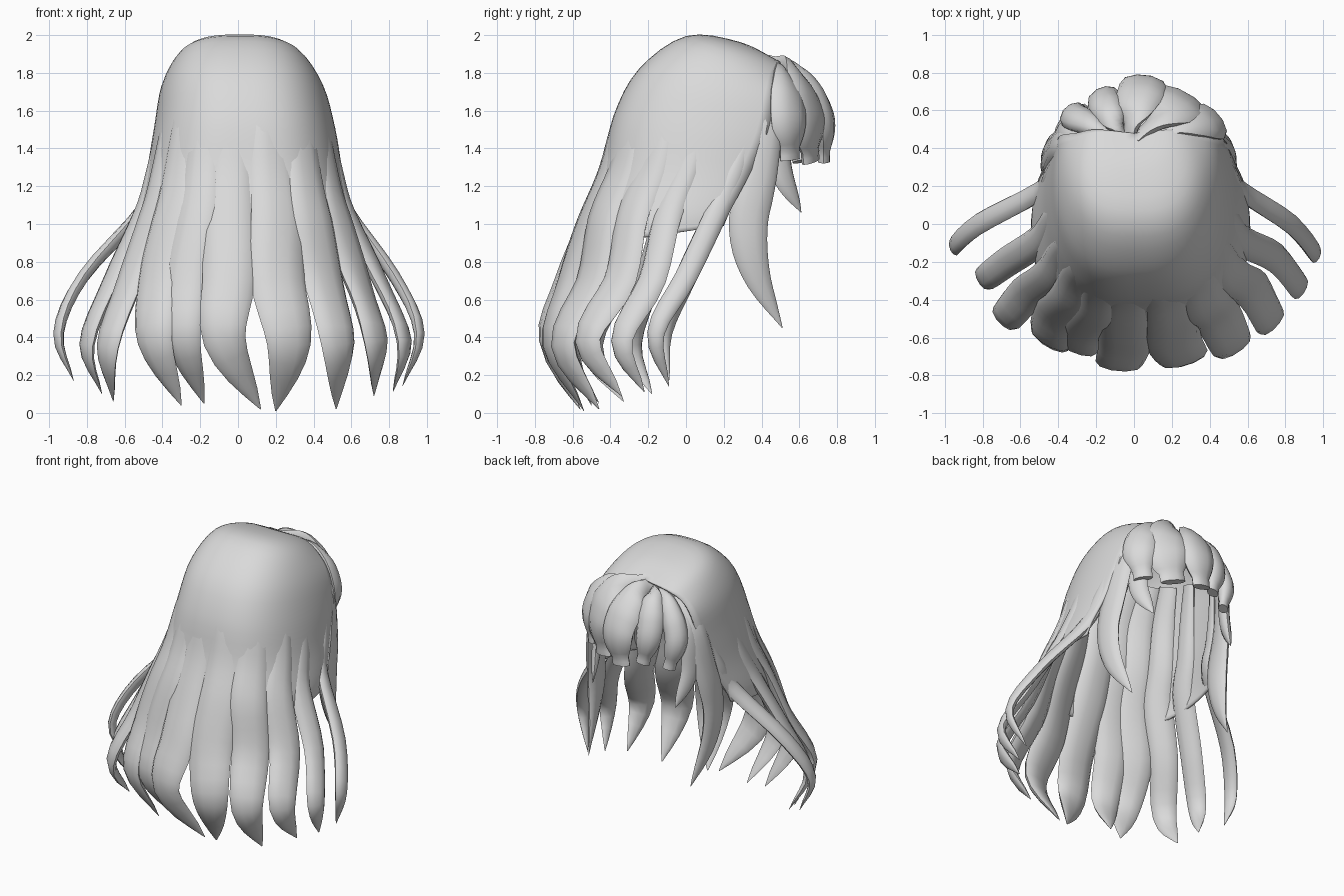
import bpy
from math import sin, cos, pi, radians, copysign
from mathutils import Vector

cube = bpy.data.objects.get("Cube")
if cube:
    bpy.data.objects.remove(cube, do_unlink=True)

hair = bpy.data.materials.new("light_grey_hair")
hair.use_nodes = True
hair.diffuse_color = (0.7, 0.7, 0.7, 1)
hair.node_tree.nodes["Principled BSDF"].inputs["Base Color"].default_value = (0.7, 0.7, 0.7, 1)


def spline(pts, t):
    """Catmull-Rom point at t in 0..1 through pts."""
    n = len(pts) - 1
    i = min(int(t * n), n - 1)
    u = t * n - i
    p1, p2 = pts[i], pts[i + 1]
    p0 = pts[i - 1] if i else p1 * 2 - p2
    p3 = pts[i + 2] if i + 2 <= n else p2 * 2 - p1
    return 0.5 * (2 * p1 + (p2 - p0) * u + (2 * p0 - 5 * p1 + 4 * p2 - p3) * u ** 2
                  + (3 * p1 - p0 - 3 * p2 + p3) * u ** 3)


def make(name, verts, faces):
    mesh = bpy.data.meshes.new(name)
    mesh.from_pydata(verts, [], faces)
    mesh.materials.append(hair)
    obj = bpy.data.objects.new(name, mesh)
    bpy.context.collection.objects.link(obj)
    bpy.context.view_layer.objects.active = obj
    bpy.ops.object.select_all(action='DESELECT')
    obj.select_set(True)
    bpy.ops.object.mode_set(mode='EDIT')
    bpy.ops.mesh.select_all(action='SELECT')
    bpy.ops.mesh.remove_doubles(threshold=0.0005)
    bpy.ops.mesh.normals_make_consistent(inside=False)
    bpy.ops.object.mode_set(mode='OBJECT')
    bpy.ops.object.shade_smooth_by_angle(angle=radians(50))
    return obj


# Hood rows: half width, middle y and z at the back, edge y and z at the face;
# the last row tucks in behind the locks
ROWS = [(0.0, 0.48, 1.87, 0.48, 1.87), (0.21, 0.28, 1.965, 0.5, 1.85),
        (0.34, 0.0, 1.995, 0.48, 1.79), (0.43, -0.25, 1.82, 0.47, 1.68),
        (0.48, -0.385, 1.57, 0.43, 1.48), (0.52, -0.45, 1.28, 0.34, 1.27),
        (0.57, -0.54, 1.02, 0.24, 1.08), (0.58, -0.575, 0.88, 0.2, 0.99)]
EDGE = radians(110)


def hood(row, a):
    w, yb, zb, yf, zf = ROWS[row]
    f = ((1 - cos(a)) / (1 - cos(EDGE))) ** 1.18
    x = w * copysign(abs(sin(a)) ** 0.88, a)
    shift = 0.035 * max(0, min(1, (row - 1) / 3))
    return Vector((x + shift, yb + (yf - yb) * f, zb + (zf - zb) * f))


# Scalp shell, open towards the face
COLS, STEPS = 44, 28
verts, faces = [], []
for j in range(COLS + 1):
    a = EDGE * (2 * j / COLS - 1)
    line = [hood(r, a) for r in range(len(ROWS))]
    verts += [spline(line, i / STEPS) for i in range(STEPS + 1)]
for j in range(COLS):
    for i in range(STEPS):
        k = j * (STEPS + 1) + i
        faces.append((k, k + 1, k + STEPS + 2, k + STEPS + 1))
shell = make("scalp_shell", verts, faces)
mod = shell.modifiers.new("thickness", 'SOLIDIFY')
mod.thickness = 0.015
# Thicken inwards whichever way the open surface was wound
mid = shell.data.polygons[len(shell.data.polygons) // 2]
mod.offset = -1 if mid.normal.dot(mid.center - Vector((0, 0.1, 1.2))) > 0 else 1


def lock(name, pts, width, thick, root=0.5, axis=(0.0, 0.15), tip=3, blunt=0.02):
    """Flattened, tapered strand whose broad side faces away from the axis."""
    sides, steps = 10, 24
    pts = [Vector(p) for p in pts]
    verts, faces = [], []
    for i in range(steps + 1):
        t = i / steps
        p = spline(pts, t)
        d = (spline(pts, min(1, t + 0.02)) - spline(pts, max(0, t - 0.02))).normalized()
        out = Vector((p.x - axis[0], p.y - axis[1], 0.0))
        side = d.cross(out).normalized()
        out = side.cross(d)
        grow = root + (1 - root) * min(1, t / 0.5)
        s = max(blunt, grow * (1 - max(0, (t - 0.5) / 0.5) ** tip))
        for k in range(sides):
            a = 2 * pi * k / sides
            verts.append(p + side * (cos(a) * width * s) + out * (sin(a) * thick * s))
    for i in range(steps):
        for k in range(sides):
            n = (k + 1) % sides
            faces.append((i * sides + k, i * sides + n, (i + 1) * sides + n, (i + 1) * sides + k))
    faces += [tuple(range(sides)), tuple(range(steps * sides, (steps + 1) * sides))]
    return make(name, verts, faces)


# Long locks: angle round the hood, half width, two lower points, tip
LONG = [
    (104, 0.06, (0.83, 0.00, 0.72), (0.96, -0.16, 0.42), (0.87, -0.09, 0.14)),
    (80, 0.08, (0.75, -0.18, 0.70), (0.88, -0.34, 0.38), (0.82, -0.22, 0.11)),
    (60, 0.11, (0.63, -0.35, 0.70), (0.73, -0.52, 0.38), (0.72, -0.34, 0.09)),
    (37, 0.13, (0.45, -0.50, 0.70), (0.53, -0.65, 0.36), (0.52, -0.46, 0.02)),
    (16, 0.15, (0.21, -0.62, 0.70), (0.27, -0.71, 0.36), (0.20, -0.54, 0.01)),
    (-7, 0.14, (-0.05, -0.65, 0.70), (-0.07, -0.74, 0.38), (0.12, -0.56, 0.02)),
    (-24, 0.12, (-0.28, -0.57, 0.70), (-0.29, -0.65, 0.38), (-0.18, -0.46, 0.05)),
    (-40, 0.13, (-0.42, -0.50, 0.70), (-0.44, -0.62, 0.38), (-0.30, -0.50, 0.04)),
    (-60, 0.1, (-0.57, -0.37, 0.70), (-0.69, -0.50, 0.35), (-0.66, -0.33, 0.06)),
    (-80, 0.08, (-0.67, -0.20, 0.70), (-0.80, -0.29, 0.36), (-0.72, -0.18, 0.10)),
    (-104, 0.06, (-0.82, 0.00, 0.72), (-0.95, -0.12, 0.42), (-0.87, -0.09, 0.17)),
]
# How deep each upper point sits in the shell, in strand thicknesses
DEPTH = {3: 1.2, 4: 1.0, 5: 0.7, 6: 0.45}
for n, (deg, w, low, bend, tip) in enumerate(LONG):
    thick = 0.022 + 0.18 * w
    top = []
    for r, depth in DEPTH.items():
        p = hood(r, radians(deg))
        inward = Vector((0.03 - p.x, 0.1 - p.y, 0)).normalized()
        top.append(p + inward * thick * depth)
    lock(f"long_lock_{n + 1}", top + [low, bend, tip], w, thick, root=0.65, tip=4)

# Face-framing locks and short wisps on both sides
for side, label in ((1, "left"), (-1, "right")):
    dx = 0.025
    frame = [(0.25, 0.42, 1.79), (0.40, 0.44, 1.6), (0.46, 0.39, 1.28),
             (0.48, 0.33, 1.0), (0.47, 0.37, 0.74), (0.42, 0.51, 0.45)]
    lock(f"{label}_face_lock", [(side * x + dx, y, z) for x, y, z in frame],
         0.105, 0.04, root=0.6, axis=(0, 0.3), tip=2.5)
    wisp = [(0.2, 0.46, 1.78), (0.35, 0.49, 1.6), (0.38, 0.5, 1.3), (0.34, 0.61, 1.06)]
    lock(f"{label}_wisp", [(side * x, y, z) for x, y, z in wisp], 0.07, 0.035, axis=(0, 0.3))

# Fringe: half width, path from the parting down
FRINGE = [
    (0.13, (-0.03, 0.44, 1.81), (0.01, 0.61, 1.77), (0.05, 0.725, 1.57), (0.02, 0.73, 1.33)),
    (0.16, (0.0, 0.44, 1.81), (0.17, 0.58, 1.76), (0.25, 0.64, 1.57), (0.21, 0.66, 1.33)),
    (0.12, (0.04, 0.44, 1.80), (0.28, 0.52, 1.75), (0.40, 0.54, 1.57), (0.38, 0.55, 1.34)),
    (0.09, (-0.06, 0.44, 1.80), (-0.12, 0.57, 1.77), (-0.16, 0.66, 1.58), (-0.12, 0.68, 1.36)),
    (0.08, (-0.08, 0.44, 1.80), (-0.22, 0.52, 1.75), (-0.32, 0.57, 1.55), (-0.28, 0.60, 1.33)),
]
for n, (w, *path) in enumerate(FRINGE):
    lock(f"fringe_lock_{n + 1}", path, w, 0.06, root=0.45, axis=(0, 0.2), tip=4, blunt=0.55)
